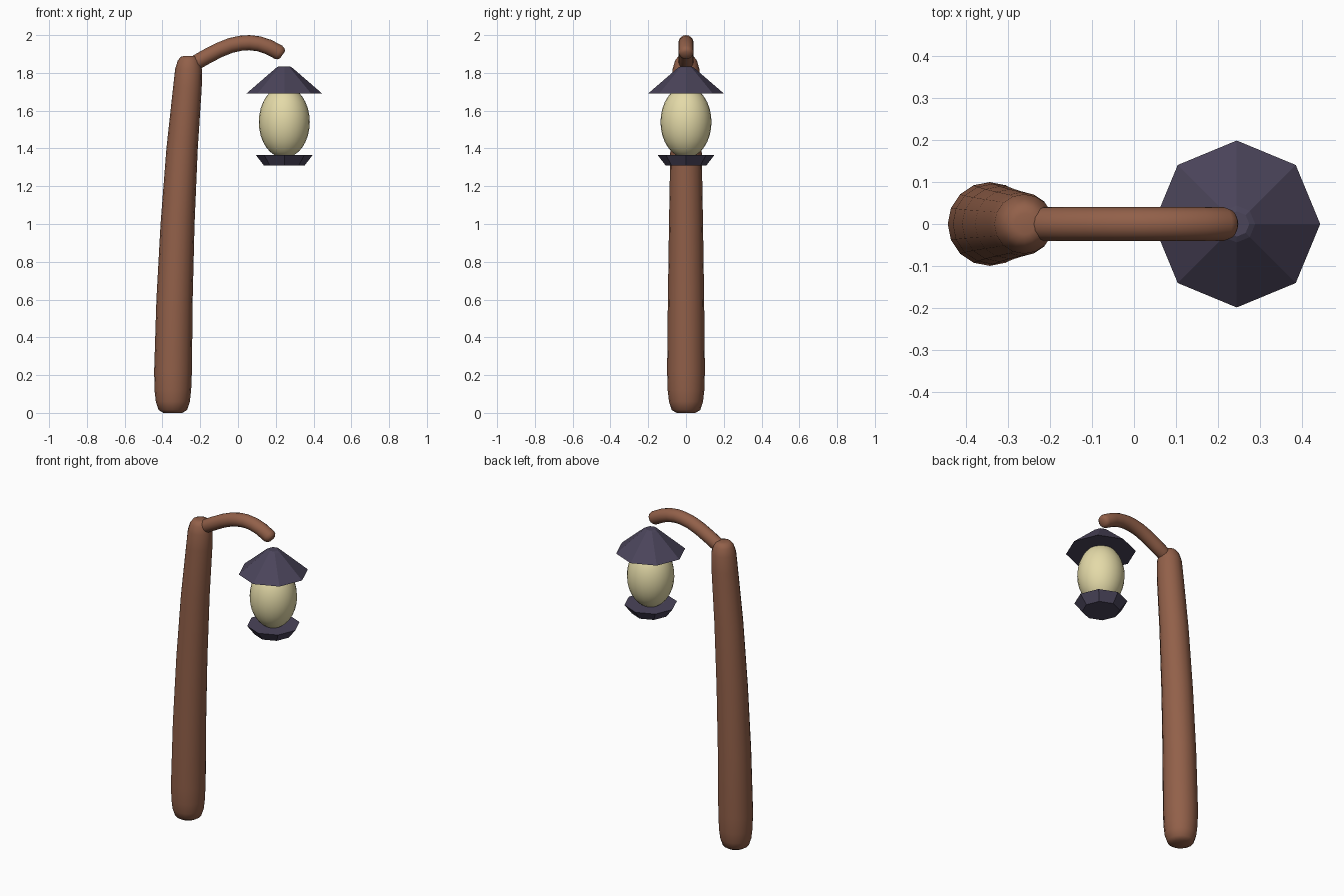
import bpy, bmesh, math
from mathutils import Vector

if "Cube" in bpy.data.objects:
    bpy.data.objects.remove(bpy.data.objects["Cube"])


def material(name, rgb):
    m = bpy.data.materials.new(name)
    m.diffuse_color = (*rgb, 1)
    m.use_nodes = True
    m.node_tree.nodes["Principled BSDF"].inputs["Base Color"].default_value = m.diffuse_color
    return m


WOOD = material("brown wood", (0.287, 0.117, 0.067))
METAL = material("dark purple metal", (0.069, 0.058, 0.102))
GLOW = material("pale yellow glass", (0.775, 0.701, 0.392))


def loft(name, rings, sides, mat, smooth=True, level=False):
    """Skin circles (x, z, radius) along a path in the y = 0 plane and cap the ends."""
    bm = bmesh.new()
    pts = [Vector((x, 0, z)) for x, z, r in rings]
    loops = []
    for i, (x, z, r) in enumerate(rings):
        t = (pts[min(i + 1, len(pts) - 1)] - pts[max(i - 1, 0)]).normalized()
        if level:
            t = Vector((0, 0, 1))
        v = Vector((0, 1, 0))
        u = v.cross(t)
        angles = [2 * math.pi * k / sides for k in range(sides)]
        loops.append([bm.verts.new(pts[i] + r * (math.cos(a) * u + math.sin(a) * v))
                      for a in angles])
    for a, b in zip(loops, loops[1:]):
        for k in range(sides):
            n = (k + 1) % sides
            bm.faces.new((a[k], a[n], b[n], b[k]))
    bm.faces.new(loops[0][::-1])
    bm.faces.new(loops[-1])
    bmesh.ops.recalc_face_normals(bm, faces=bm.faces)
    for f in bm.faces:
        f.smooth = smooth
    me = bpy.data.meshes.new(name)
    bm.to_mesh(me)
    bm.free()
    me.materials.append(mat)
    ob = bpy.data.objects.new(name, me)
    bpy.context.collection.objects.link(ob)
    return ob


# Leaning, tapered post with rounded ends
loft("post", [(-0.345, 0.0, 0.05), (-0.345, 0.015, 0.075), (-0.345, 0.06, 0.09),
              (-0.345, 0.12, 0.097), (-0.344, 0.22, 0.1), (-0.336, 0.6, 0.096),
              (-0.32, 1.0, 0.09), (-0.296, 1.4, 0.083), (-0.268, 1.72, 0.076),
              (-0.262, 1.82, 0.071), (-0.261, 1.865, 0.058), (-0.26, 1.885, 0.043),
              (-0.26, 1.89, 0.025)], 16, WOOD, level=True)

# Curved arm with rounded ends
loft("arm", [(-0.25, 1.84, 0.02), (-0.238, 1.847, 0.034), (-0.215, 1.859, 0.04),
             (-0.16, 1.89, 0.04), (-0.1, 1.921, 0.04), (-0.04, 1.945, 0.04),
             (0.015, 1.957, 0.04), (0.06, 1.96, 0.04), (0.11, 1.954, 0.04),
             (0.16, 1.938, 0.04), (0.215, 1.909, 0.04), (0.229, 1.901, 0.034),
             (0.236, 1.896, 0.022)], 16, WOOD)

# Lantern: octagonal roof, glass globe, octagonal tray
LX = 0.245
loft("lantern_roof", [(LX, 1.692, 0.199), (LX, 1.826, 0.044), (LX, 1.834, 0.03)],
     8, METAL, smooth=False, level=True)
loft("lantern_tray", [(LX, 1.31, 0.108), (LX, 1.366, 0.151)],
     8, METAL, smooth=False, level=True)

bpy.ops.mesh.primitive_uv_sphere_add(segments=24, ring_count=16, location=(LX, 0, 1.54))
globe = bpy.context.object
globe.name = "lantern_globe"
globe.scale = (0.135, 0.135, 0.19)
globe.data.materials.append(GLOW)
bpy.ops.object.shade_smooth()
